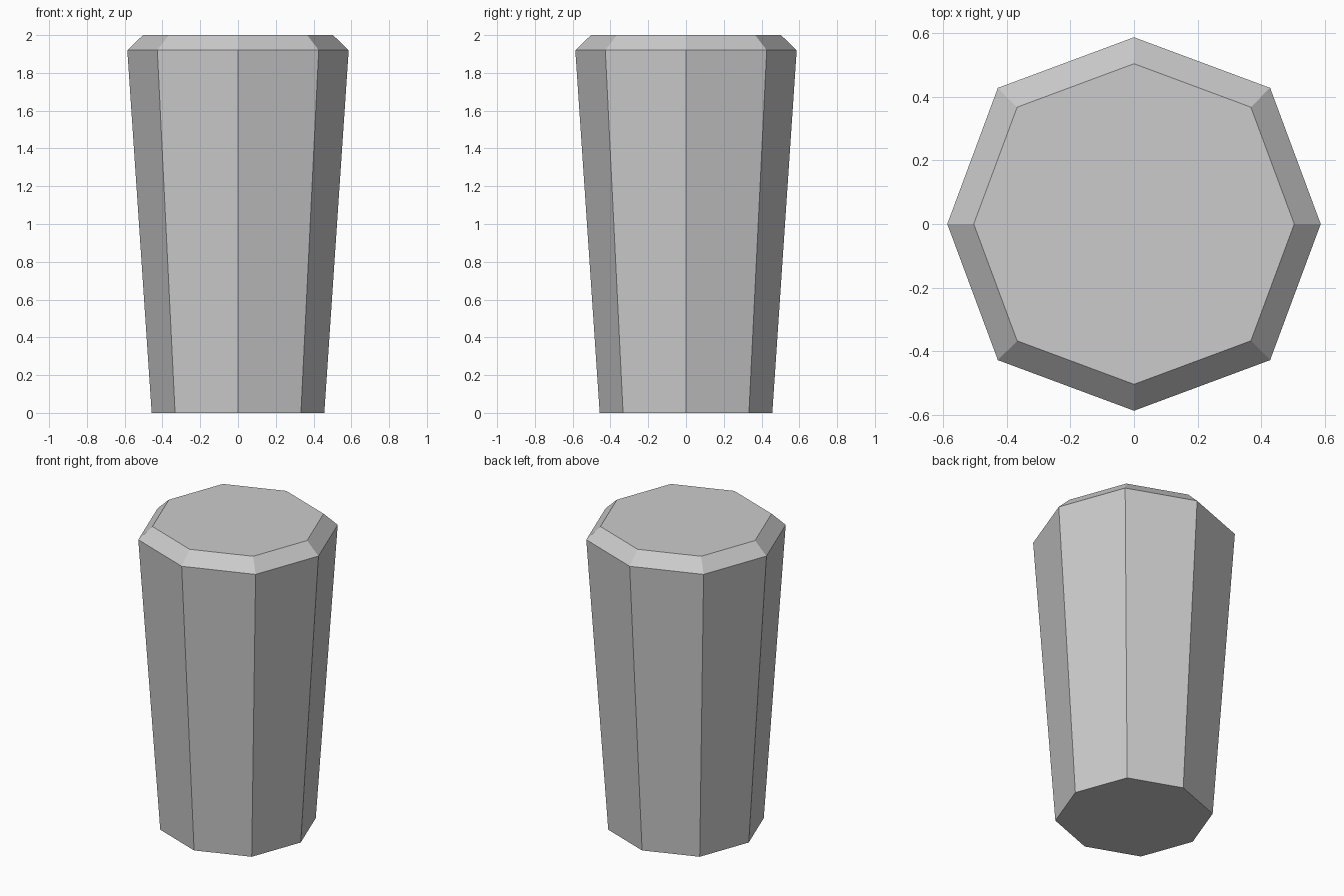
import bpy, bmesh
from math import cos, sin, pi

if "Cube" in bpy.data.objects:
    bpy.data.objects.remove(bpy.data.objects["Cube"])

SIDES = 8
DIAGONAL = 1.031  # corners on the diagonals sit slightly further out
PROFILE = [(0.457, 0.0), (0.586, 1.92), (0.503, 2.0)]  # radius, height

bm = bmesh.new()

# Octagonal rings from the base up to the bevelled rim
rings = []
for radius, z in PROFILE:
    ring = []
    for i in range(SIDES):
        r = radius * (DIAGONAL if i % 2 else 1.0)
        a = 2 * pi * i / SIDES
        ring.append(bm.verts.new((r * cos(a), r * sin(a), z)))
    rings.append(ring)

# Tapered sides and bevel
for low, high in zip(rings, rings[1:]):
    for i in range(SIDES):
        j = (i + 1) % SIDES
        bm.faces.new((low[i], low[j], high[j], high[i]))

# Bottom and top caps
bm.faces.new(rings[0][::-1])
bm.faces.new(rings[-1])

mesh = bpy.data.meshes.new("tapered_post")
bm.to_mesh(mesh)
bm.free()
bpy.context.collection.objects.link(bpy.data.objects.new("tapered_post", mesh))
